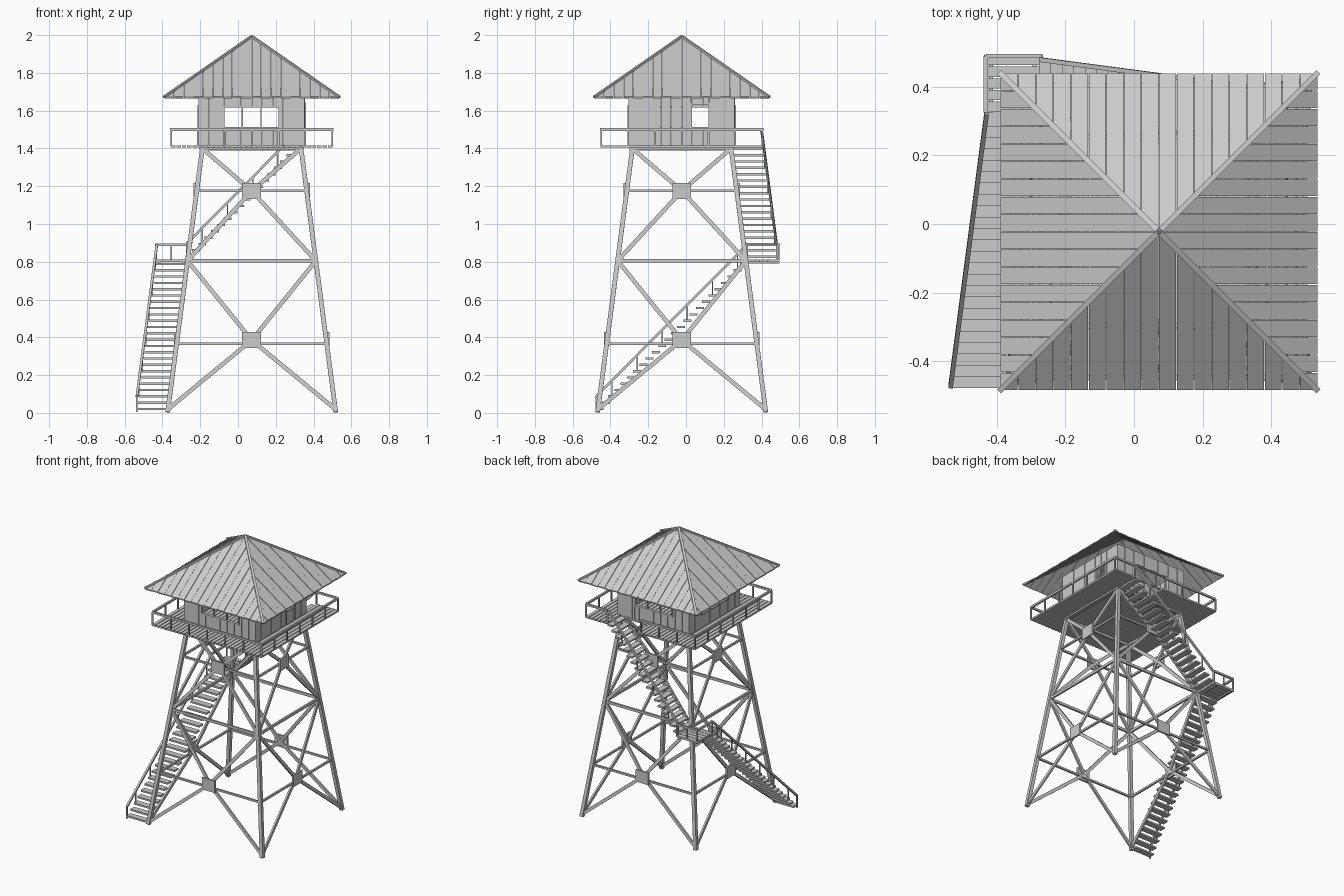
import bpy, bmesh, math
from mathutils import Vector, Matrix

if "Cube" in bpy.data.objects:
    bpy.data.objects.remove(bpy.data.objects["Cube"])

CX, CY = 0.0725, -0.0225          # tower axis
DECK = 1.41


def P(k, u, d, z):
    """Side k (0 front, 1 right, 2 back, 3 left): u along, d outward."""
    x, y = u, -d
    for _ in range(k):
        x, y = -y, x
    return Vector((CX + x, CY + y, z))


def N(k):
    return P(k, 0, 1, 0) - P(k, 0, 0, 0)


def half(z):
    return 0.445 - 0.185 * z / DECK


def beam(bm, a, b, w, h, n=(0, 0, 1)):
    """Box from a to b, h thick along n, w wide across."""
    a, b = Vector(a), Vector(b)
    y = (b - a).normalized()
    n = Vector(n)
    if abs(y.dot(n)) > 0.99:
        n = Vector((1, 0, 0))
    x = y.cross(n).normalized()
    z = x.cross(y)
    m = Matrix((x, y, z)).transposed().to_4x4()
    m.translation = (a + b) / 2
    bmesh.ops.create_cube(bm, size=1, matrix=m @ Matrix.Diagonal((w, (b - a).length, h, 1)))


def block(bm, k, u0, u1, d0, d1, z0, z1):
    d, z = (d0 + d1) / 2, (z0 + z1) / 2
    beam(bm, P(k, u0, d, z), P(k, u1, d, z), z1 - z0, d1 - d0, N(k))


def finish(bm, name):
    bmesh.ops.recalc_face_normals(bm, faces=bm.faces)
    me = bpy.data.meshes.new(name)
    bm.to_mesh(me)
    bm.free()
    ob = bpy.data.objects.new(name, me)
    bpy.context.collection.objects.link(ob)
    return ob


# Tapering corner legs
bm = bmesh.new()
for k in range(4):
    beam(bm, P(k, half(0), half(0), 0.004), P(k, half(DECK), half(DECK), DECK), 0.024, 0.024, N(k))
finish(bm, "tower_legs")

# Cross braces, horizontal ties and centre plates on each side
bm, pl = bmesh.new(), bmesh.new()
for k in range(4):
    for z0, zm, z1 in ((0.02, 0.385, 0.805), (0.805, 1.175, 1.4)):
        for s in (-1, 1):
            for z in (z0, z1):
                beam(bm, P(k, s * half(z), half(z), z), P(k, 0, half(zm), zm), 0.022, 0.012, N(k))
        block(pl, k, -0.05, 0.05, half(zm) + 0.006, half(zm) + 0.018, zm - 0.042, zm + 0.042)
    for z, w in ((0.365, 0.013), (0.805, 0.018), (1.175, 0.013), (1.398, 0.018)):
        beam(bm, P(k, -half(z), half(z), z), P(k, half(z), half(z), z), w, 0.013, N(k))
finish(bm, "cross_braces")
finish(pl, "centre_plates")

# Deck planks, with an opening where the stair arrives
R = 0.43
HOLE = (0.10, 0.33)
bm = bmesh.new()
n = 30
pw = 2 * R / n
for i in range(n):
    u = -R + (i + 0.5) * pw
    back = 0.275 if HOLE[0] < CX + u < HOLE[1] else R
    beam(bm, (CX + u, CY - R, DECK), (CX + u, CY + back, DECK), pw - 0.005, 0.012)
for k in range(4):
    beam(bm, P(k, -0.27, 0.27, 1.399), P(k, 0.27, 0.27, 1.399), 0.014, 0.012)
finish(bm, "deck_planks")

# Deck railing, open at the stair
bm = bmesh.new()
r = R - 0.004
for k in range(4):
    spans = [(-r, r)] if k != 2 else [(-r, CX - HOLE[1]), (CX - HOLE[0] + 0.03, r)]
    for a, b in spans:
        beam(bm, P(k, a, r, 1.5), P(k, b, r, 1.5), 0.012, 0.014)
        m = max(1, round((b - a) / 0.14))
        for i in range(m + 1):
            u = a + (b - a) * i / m
            beam(bm, P(k, u, r, DECK), P(k, u, r, 1.5), 0.009, 0.009)
finish(bm, "deck_railing")

# Cabin walls of vertical boards with window and door openings
W, Z0, Z1 = 0.28, 1.415, 1.72
bm, fr = bmesh.new(), bmesh.new()
for k in range(4):
    o = (0.05, 0.145, 1.51, 1.635) if k == 1 else (-0.147, 0.147, 1.51, 1.62)
    cuts = sorted([-W + i * 0.056 for i in range(11)] + [o[0], o[1]])
    for i, (a, b) in enumerate(zip(cuts, cuts[1:])):
        if b - a < 0.004:
            continue
        d = W + (0.002 if i % 2 else 0)
        mid = (a + b) / 2
        parts = [(Z0, o[2]), (o[3], Z1)] if o[0] < mid < o[1] else [(Z0, Z1)]
        for lo, hi in parts:
            block(bm, k, a + 0.001, b - 0.001, W - 0.012, d, lo, hi)
    # trim round the opening
    t = 0.008
    for u in (o[0], o[1]):
        block(fr, k, u - t / 2, u + t / 2, W - 0.013, W + 0.007, Z0 if k == 1 else o[2], o[3] + t)
    for z in (o[2], o[3]):
        block(fr, k, o[0] - t / 2, o[1] + t / 2, W - 0.013, W + 0.007, z - t / 2, z + t / 2)
    if k != 1:
        for u in (-0.05, 0.05):
            block(fr, k, u - 0.003, u + 0.003, W - 0.01, W, o[2], o[3])
finish(bm, "cabin_walls")
finish(fr, "window_and_door_trim")

# Pyramid roof made of boards running down each slope
E, EZ, AZ, TH = 0.462, 1.672, 1.99, 0.008
bm, hip = bmesh.new(), bmesh.new()
n = 18
bw = 2 * E / n


def roof(k, u, d, lift):
    return P(k, u, d, AZ - (AZ - EZ) * d / E + lift)


for k in range(4):
    for i in range(n):
        a, b = -E + i * bw + 0.001, -E + (i + 1) * bw - 0.001
        lift = 0.002 * (i % 2)
        foot = [(a, E), (b, E), (b, abs(b)), (a, abs(a))]
        lo = [bm.verts.new(roof(k, u, d, lift - TH)) for u, d in foot]
        hi = [bm.verts.new(roof(k, u, d, lift)) for u, d in foot]
        bm.faces.new(hi)
        bm.faces.new(lo[::-1])
        for j in range(4):
            bm.faces.new((lo[j], lo[(j + 1) % 4], hi[(j + 1) % 4], hi[j]))
    # hip caps
    beam(hip, roof(k, E + 0.002, E + 0.002, 0.002), P(k, 0, 0, AZ + 0.004), 0.016, 0.01)
finish(bm, "roof_boards")
finish(hip, "roof_hip_caps")


# Stairs: treads and outer handrail, leaning with the tower face
def stair(name, k, u0, u1, z0, z1, steps):
    tr, ra = bmesh.new(), bmesh.new()
    for i in range(steps):
        t = (i + 0.5) / steps
        u, z = u0 + (u1 - u0) * t, z0 + (z1 - z0) * t
        beam(tr, P(k, u, half(z) + 0.012, z), P(k, u, half(z) + 0.165, z), 0.042, 0.012)
        if i % 4 == 2:
            d = half(z) + 0.163
            beam(ra, P(k, u, d, z), P(k, u, d, z + 0.085), 0.007, 0.007)
    beam(ra, P(k, u0, half(z0) + 0.163, z0 + 0.085), P(k, u1, half(z1) + 0.163, z1 + 0.085),
         0.013, 0.013, N(k))
    beam(ra, P(k, u0, half(z0) + 0.163, z0), P(k, u0, half(z0) + 0.163, z0 + 0.09), 0.008, 0.008)
    finish(tr, name + "_treads")
    finish(ra, name + "_handrail")


stair("lower_stair", 3, 0.452, -0.345, 0.004, 0.805, 24)
stair("upper_stair", 2, 0.345, -0.255, 0.81, 1.415, 18)

# Landing at the corner with its own railing
bm = bmesh.new()
x0, x1, y0, y1, z = -0.437, -0.27, 0.325, 0.495, 0.805
for i in range(5):
    y = y0 + (i + 0.5) * (y1 - y0) / 5
    beam(bm, (x0, y, z), (x1, y, z), 0.03, 0.014)
for x in (x0 + 0.02, x1 - 0.02):
    beam(bm, (x, y0, z - 0.01), (x, y1, z - 0.01), 0.012, 0.01)
finish(bm, "landing_planks")
bm = bmesh.new()
pts = [(x0 + 0.005, y0), (x0 + 0.005, y1 - 0.005), (x1, y1 - 0.005)]
for a, b in zip(pts, pts[1:]):
    beam(bm, (*a, 0.89), (*b, 0.89), 0.013, 0.013)
for x, y in pts + [(-0.353, y1 - 0.005)]:
    beam(bm, (x, y, z), (x, y, 0.89), 0.008, 0.008)
finish(bm, "landing_railing")
